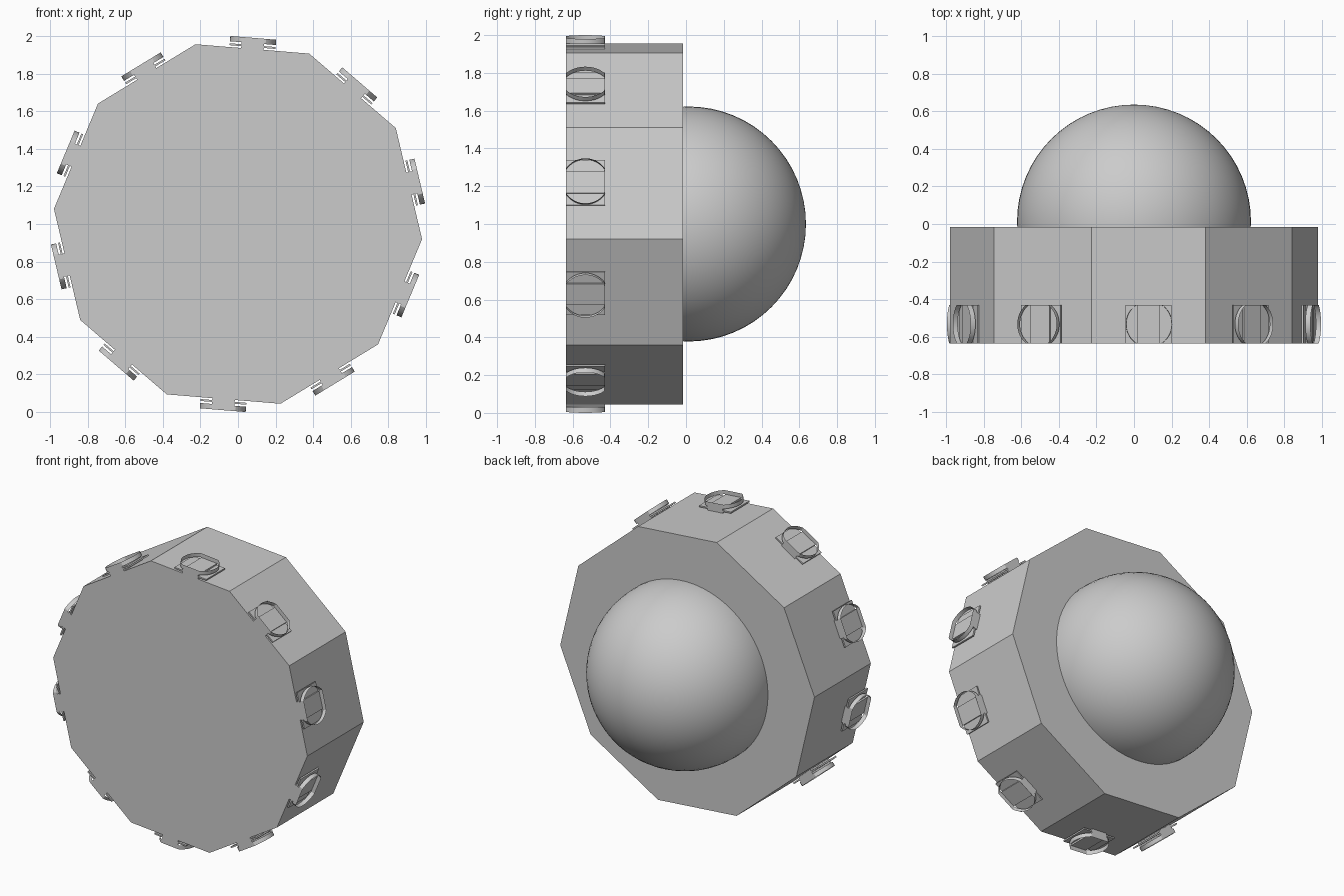
import bpy, bmesh
from math import sin, cos, pi, radians
from mathutils import Matrix, Vector

if "Cube" in bpy.data.objects:
    bpy.data.objects.remove(bpy.data.objects["Cube"], do_unlink=True)

grey = bpy.data.materials.new("plain grey")
grey.use_nodes = True
grey.diffuse_color = (0.6, 0.6, 0.6, 1)
grey.node_tree.nodes["Principled BSDF"].inputs["Base Color"].default_value = (0.6, 0.6, 0.6, 1)

SIDES = 10
TURN = radians(-4.7)            # angle of the first body corner
RADIUS = 0.982
APOTHEM = RADIUS * cos(pi / SIDES)
FRONT, BACK = -0.635, -0.015
HALF_LEN, HALF_WIDTH, HALF_STEM = 0.1225, 0.1025, 0.06
FLOOR, RIM = 0.965, 0.993       # radial heights of each cup


def add_object(name, bm, matrix=None, smooth=False):
    mesh = bpy.data.meshes.new(name)
    bm.to_mesh(mesh)
    bm.free()
    mesh.materials.append(grey)
    ob = bpy.data.objects.new(name, mesh)
    bpy.context.collection.objects.link(ob)
    if matrix:
        ob.matrix_world = matrix
    if smooth:
        bpy.ops.object.select_all(action="DESELECT")
        ob.select_set(True)
        bpy.context.view_layer.objects.active = ob
        bpy.ops.object.shade_smooth_by_angle(angle=radians(30))
    return ob


def walls(bm, outline, low, high):
    """Open band of walls around an outline."""
    lower = [bm.verts.new((x, y, low)) for x, y in outline]
    upper = [bm.verts.new((x, y, high)) for x, y in outline]
    for i in range(len(outline)):
        j = (i + 1) % len(outline)
        bm.faces.new((lower[i], lower[j], upper[j], upper[i]))
    return lower, upper


def rectangle(half_x, half_y):
    return [(-half_x, -half_y), (half_x, -half_y), (half_x, half_y), (-half_x, half_y)]


# Ten-sided body
bm = bmesh.new()
corners = [(RADIUS * cos(TURN + 2 * pi * i / SIDES), RADIUS * sin(TURN + 2 * pi * i / SIDES))
           for i in range(SIDES)]
front, back = [[bm.verts.new((x, y, 1 + z)) for x, z in corners] for y in (FRONT, BACK)]
bm.faces.new(front)
bm.faces.new(back)
for i in range(SIDES):
    j = (i + 1) % SIDES
    bm.faces.new((front[i], front[j], back[j], back[i]))
bmesh.ops.recalc_face_normals(bm, faces=bm.faces)
add_object("body", bm)

# Rounded back dome
bm = bmesh.new()
bmesh.ops.create_uvsphere(bm, u_segments=64, v_segments=32, radius=0.622)
add_object("back_dome", bm, Matrix.Translation((0, 0.013, 1)) @ Matrix.Rotation(-pi / 2, 4, "X"), True)

# Cup outline: a circle with two flattened sides
cup_outline = []
for i in range(64):
    a = 2 * pi * i / 64
    y = max(-HALF_WIDTH, min(HALF_WIDTH, HALF_LEN * sin(a)))
    cup_outline.append((HALF_LEN * cos(a), y))

# One fitting per body side: stem, thin square plate and open cup
for k in range(SIDES):
    a = TURN + (k + 0.5) * 2 * pi / SIDES
    place = Matrix((
        (sin(a), 0, cos(a), 0),
        (0, 1, 0, FRONT + HALF_WIDTH),
        (-cos(a), 0, sin(a), 1),
        (0, 0, 0, 1)))

    bm = bmesh.new()
    low, high = walls(bm, rectangle(HALF_STEM, HALF_WIDTH), APOTHEM, FLOOR)
    bm.faces.new(reversed(high))     # cup floor
    add_object(f"stem_{k + 1}", bm, place)

    bm = bmesh.new()
    low, high = walls(bm, rectangle(HALF_LEN, HALF_WIDTH), 0.944, 0.954)
    bm.faces.new(reversed(low))
    bm.faces.new(high)
    add_object(f"plate_{k + 1}", bm, place)

    bm = bmesh.new()
    walls(bm, cup_outline, FLOOR, RIM)
    add_object(f"cup_rim_{k + 1}", bm, place, True)
